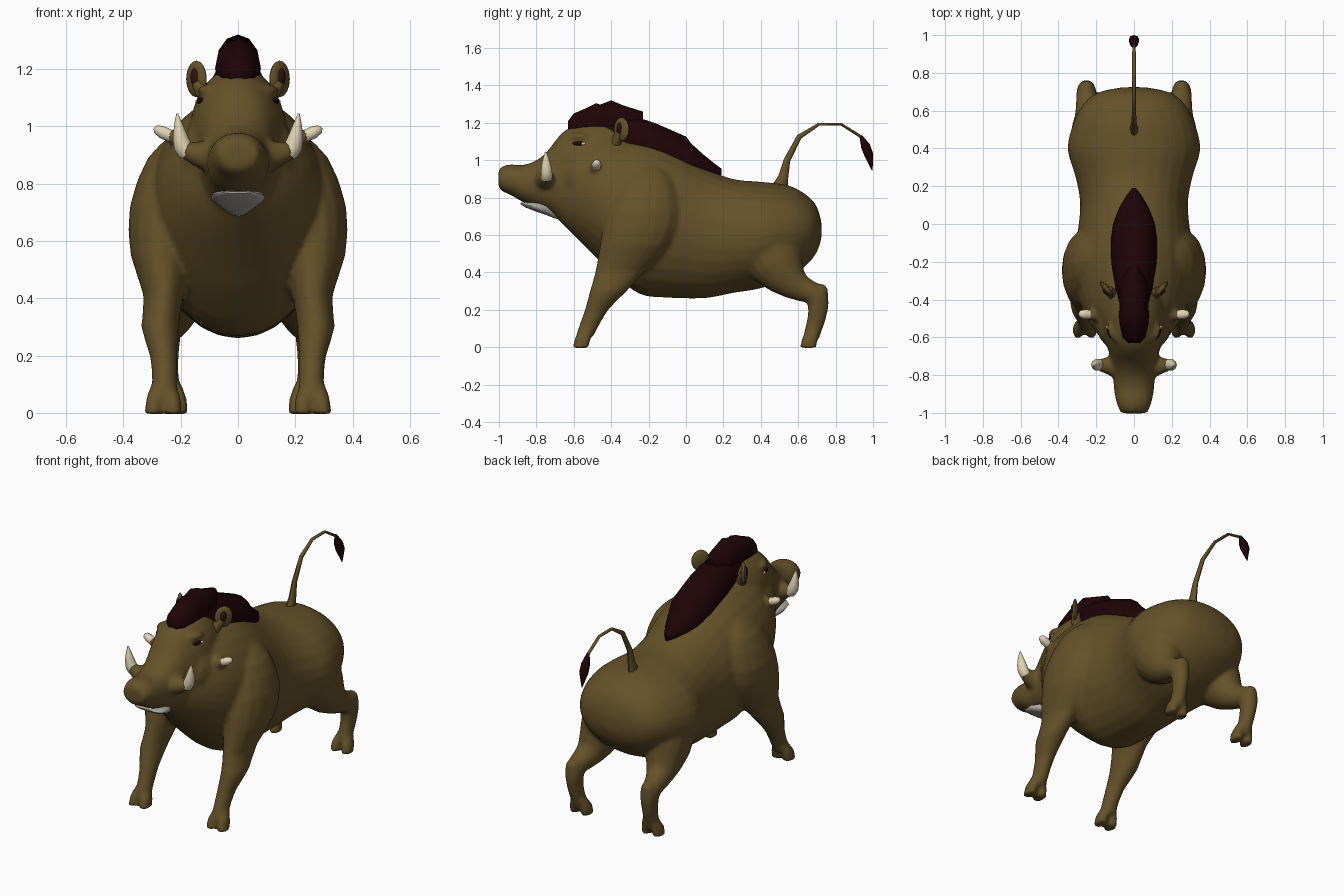
import bpy, bmesh, math
from mathutils import Vector, Matrix


def material(name, rgb):
    m = bpy.data.materials.new(name)
    m.diffuse_color = (*rgb, 1)
    return m


HIDE = material("brown hide", (0.128, 0.083, 0.022))
HAIR = material("dark maroon hair", (0.013, 0.001, 0.002))
IVORY = material("ivory", (0.75, 0.65, 0.46))
CHIN = material("pale grey chin", (0.42, 0.40, 0.36))
DARK = material("dark eye", (0.012, 0.003, 0.003))
INNER = material("inner ear", (0.03, 0.006, 0.004))


def refine(st, steps):
    """Catmull-Rom interpolation of loft stations (x, y, z, ra, rb)."""
    if steps < 2:
        return st
    out = []
    for i in range(len(st) - 1):
        p = [st[max(i - 1, 0)], st[i], st[i + 1], st[min(i + 2, len(st) - 1)]]
        for k in range(steps):
            t = k / steps
            out.append([0.5 * (2 * b + (c - a) * t + (2 * a - 5 * b + 4 * c - d) * t * t
                               + (3 * b - a - 3 * c + d) * t ** 3) for a, b, c, d in zip(*p)])
    return out + [st[-1]]


def loft(bm, stations, n=12, axis=None, power=2.0, steps=1, pair=False):
    """Elliptical tube through stations; rings face `axis` or follow the path."""
    st = refine(stations, steps)
    pts = [Vector(s[:3]) for s in st]
    for side in ((1, -1) if pair else (1,)):
        rings = []
        for i, s in enumerate(st):
            t = Vector(axis) if axis else pts[min(i + 1, len(st) - 1)] - pts[max(i - 1, 0)]
            t.normalize()
            ref = Vector((1, 0, 0)) if abs(t.x) < 0.8 else Vector((0, 1, 0))
            v = t.cross(ref).normalized()
            u = v.cross(t)
            ring = []
            for k in range(n):
                a = 2 * math.pi * k / n
                c, d = math.cos(a), math.sin(a)
                c = math.copysign(abs(c) ** (2 / power), c)
                d = math.copysign(abs(d) ** (2 / power), d)
                q = pts[i] + u * (c * max(s[3], 0.001)) + v * (d * max(s[4], 0.001))
                ring.append(bm.verts.new((q.x * side, q.y, q.z)))
            rings.append(ring)
        for r0, r1 in zip(rings, rings[1:]):
            for k in range(n):
                bm.faces.new((r0[k], r0[(k + 1) % n], r1[(k + 1) % n], r1[k]))
        bm.faces.new(rings[0])
        bm.faces.new(rings[-1])


def blob(bm, loc, scale, turn=0, pair=True):
    """Ellipsoid turned about z, mirrored across x when paired."""
    for side in ((1, -1) if pair else (1,)):
        m = (Matrix.Diagonal((side, 1, 1, 1)) @ Matrix.Translation(loc)
             @ Matrix.Rotation(math.radians(turn), 4, 'Z') @ Matrix.Diagonal((*scale, 1)))
        bmesh.ops.create_uvsphere(bm, u_segments=14, v_segments=8, radius=1, matrix=m)


def finish(name, bm, mat, smooth=True):
    bmesh.ops.recalc_face_normals(bm, faces=bm.faces)
    me = bpy.data.meshes.new(name)
    bm.to_mesh(me)
    bm.free()
    me.materials.append(mat)
    ob = bpy.data.objects.new(name, me)
    bpy.context.collection.objects.link(ob)
    bpy.ops.object.select_all(action='DESELECT')
    ob.select_set(True)
    bpy.context.view_layer.objects.active = ob
    if smooth:
        bpy.ops.object.shade_smooth_by_angle(angle=math.radians(50))
    return ob


def spine(rows):
    """(y, top, bottom, half width) -> loft stations on the centre plane."""
    return [(0, y, (t + b) / 2, w, (t - b) / 2) for y, t, b, w in rows]


Y = (0, 1, 0)

# ---- body: torso, head and legs fused into one skin
bm = bmesh.new()
loft(bm, spine([
    (0.724, 0.67, 0.58, 0.06), (0.7, 0.75, 0.51, 0.18), (0.65, 0.81, 0.445, 0.255),
    (0.55, 0.865, 0.37, 0.315), (0.4, 0.885, 0.315, 0.352), (0.25, 0.9, 0.29, 0.31),
    (0.1, 0.96, 0.262, 0.285), (-0.1, 1.07, 0.265, 0.305), (-0.25, 1.11, 0.285, 0.315),
    (-0.4, 1.11, 0.4, 0.29), (-0.5, 1.08, 0.5, 0.25), (-0.6, 1.02, 0.6, 0.18),
    (-0.7, 0.93, 0.7, 0.08)]), n=28, axis=Y, power=2.0, steps=3)
# head and snout
loft(bm, spine([
    (-0.3, 1.14, 0.75, 0.12), (-0.4, 1.195, 0.72, 0.155), (-0.5, 1.205, 0.68, 0.172),
    (-0.6, 1.185, 0.64, 0.16), (-0.67, 1.14, 0.68, 0.135), (-0.74, 1.05, 0.725, 0.12),
    (-0.8, 1.0, 0.75, 0.11), (-0.87, 0.975, 0.775, 0.107), (-0.94, 0.978, 0.815, 0.094),
    (-0.985, 0.965, 0.835, 0.076), (-1.003, 0.945, 0.86, 0.05)]),
    n=24, axis=Y, power=2.15, steps=3)
# cheeks, brows, then the lip flaps and stalks that carry the tusks
blob(bm, (0.12, -0.53, 0.9), (0.08, 0.12, 0.13))
blob(bm, (0.108, -0.575, 1.125), (0.03, 0.06, 0.02), -25)
loft(bm, [(0.05, -0.77, 0.895, 0.07, 0.06), (0.13, -0.75, 0.9, 0.05, 0.05),
          (0.19, -0.745, 0.918, 0.032, 0.03)], pair=True)
loft(bm, [(0.13, -0.5, 0.92, 0.06, 0.06), (0.19, -0.485, 0.95, 0.035, 0.035),
          (0.245, -0.48, 0.972, 0.026, 0.024)], pair=True)
# nostril rims
for k in range(12):
    a = 2 * math.pi * k / 12
    blob(bm, (0.038 + 0.024 * math.cos(a), -0.985, 0.9 + 0.03 * math.sin(a)),
         (0.014, 0.018, 0.014))
# front legs with shoulders
loft(bm, [(0.19, -0.2, 0.97, 0.04, 0.06), (0.225, -0.21, 0.89, 0.09, 0.14),
          (0.258, -0.23, 0.72, 0.12, 0.2), (0.265, -0.27, 0.55, 0.11, 0.19),
          (0.26, -0.35, 0.41, 0.07, 0.135), (0.272, -0.415, 0.3, 0.066, 0.1),
          (0.26, -0.478, 0.2, 0.048, 0.064), (0.256, -0.525, 0.1, 0.044, 0.052),
          (0.262, -0.545, 0.05, 0.048, 0.046)], n=16, axis=(0, 0, 1), steps=2, pair=True)
# hind legs with thighs
loft(bm, [(0.19, 0.4, 0.62, 0.14, 0.19), (0.215, 0.49, 0.44, 0.12, 0.15),
          (0.235, 0.58, 0.335, 0.08, 0.085), (0.25, 0.66, 0.297, 0.058, 0.062),
          (0.252, 0.703, 0.265, 0.052, 0.062), (0.25, 0.703, 0.18, 0.043, 0.052),
          (0.245, 0.683, 0.1, 0.04, 0.046), (0.243, 0.665, 0.045, 0.046, 0.042)],
     n=16, steps=2, pair=True)
blob(bm, (0.252, 0.725, 0.295), (0.042, 0.036, 0.045))
# cloven toes
for x, y in ((0.26, -0.545), (0.24, 0.67)):
    for dx in (-0.033, 0.033):
        loft(bm, [(x + dx * 0.7, y + 0.015, 0.1, 0.02, 0.03),
                  (x + dx, y - 0.008, 0.05, 0.028, 0.044),
                  (x + dx * 1.1, y - 0.018, -0.004, 0.03, 0.044)],
             axis=(0, 0, 1), power=2.4, pair=True)
body = finish("body", bm, HIDE, smooth=False)
rm = body.modifiers.new("fuse", 'REMESH')
rm.mode = 'VOXEL'
rm.voxel_size = 0.012
rm.use_smooth_shade = True
sm = body.modifiers.new("soften", 'SMOOTH')
sm.factor = 0.5
sm.iterations = 7
for mod in ("fuse", "soften"):
    bpy.ops.object.modifier_apply(modifier=mod)

# ---- pale chin under the lower lip
bm = bmesh.new()
loft(bm, spine([
    (-0.885, 0.772, 0.765, 0.055), (-0.86, 0.776, 0.748, 0.088), (-0.8, 0.778, 0.725, 0.094),
    (-0.75, 0.772, 0.708, 0.075), (-0.7, 0.75, 0.688, 0.04), (-0.675, 0.72, 0.685, 0.02)]),
    n=16, axis=Y, power=2.4)
finish("chin", bm, CHIN)

# ---- tusks
bm = bmesh.new()
loft(bm, [(0.175, -0.745, 0.905, 0.03, 0.03), (0.193, -0.745, 0.93, 0.032, 0.032),
          (0.205, -0.748, 0.985, 0.021, 0.024), (0.212, -0.75, 1.045, 0.003, 0.004)],
     n=10, steps=2, pair=True)
finish("front_tusks", bm, IVORY)
bm = bmesh.new()
loft(bm, [(0.225, -0.48, 0.962, 0.024, 0.022), (0.262, -0.478, 0.978, 0.026, 0.023),
          (0.285, -0.476, 0.99, 0.018, 0.016), (0.292, -0.475, 0.995, 0.004, 0.004)],
     n=10, pair=True)
finish("cheek_tusks", bm, IVORY)

# ---- eyes
bm = bmesh.new()
blob(bm, (0.117, -0.577, 1.088), (0.023, 0.043, 0.015), -25)
finish("eyes", bm, DARK)
bm = bmesh.new()
blob(bm, (0.138, -0.552, 1.088), (0.008, 0.017, 0.007), -25)
finish("eye_whites", bm, IVORY)

# ---- ears
bm = bmesh.new()
blob(bm, (0.145, -0.345, 1.165), (0.016, 0.052, 0.064), -41)
loft(bm, [(0.1, -0.38, 1.08, 0.03, 0.03), (0.138, -0.35, 1.15, 0.025, 0.025)], pair=True)
finish("ears", bm, HIDE)
bm = bmesh.new()
blob(bm, (0.152, -0.357, 1.172), (0.011, 0.018, 0.03), -41)
finish("inner_ears", bm, INNER)

# ---- mane: head crest and back mane, ragged along the top
bm = bmesh.new()
loft(bm, spine([
    (-0.63, 1.21, 1.15, 0.03), (-0.6, 1.25, 1.12, 0.06), (-0.53, 1.28, 1.1, 0.075),
    (-0.48, 1.305, 1.1, 0.08), (-0.46, 1.297, 1.1, 0.078), (-0.4, 1.32, 1.1, 0.078),
    (-0.34, 1.295, 1.1, 0.078), (-0.31, 1.285, 1.1, 0.074), (-0.23, 1.26, 1.15, 0.03)]),
    n=12, axis=Y)
finish("head_crest", bm, HAIR)
bm = bmesh.new()
loft(bm, spine([
    (-0.46, 1.24, 1.0, 0.08), (-0.32, 1.25, 0.96, 0.1), (-0.22, 1.22, 0.92, 0.118),
    (-0.16, 1.2, 0.9, 0.124), (-0.08, 1.165, 0.88, 0.122), (0.0, 1.13, 0.87, 0.11),
    (0.03, 1.09, 0.87, 0.1), (0.09, 1.035, 0.88, 0.075), (0.15, 0.985, 0.9, 0.04),
    (0.19, 0.955, 0.92, 0.008)]), n=14, axis=Y)
finish("back_mane", bm, HAIR)

# ---- tail and its tuft
bm = bmesh.new()
loft(bm, [(0, 0.5, 0.85, 0.024, 0.045), (0, 0.52, 0.91, 0.018, 0.027),
          (0, 0.54, 1.0, 0.013, 0.018), (0, 0.605, 1.125, 0.011, 0.014),
          (0, 0.71, 1.192, 0.01, 0.008), (0, 0.83, 1.192, 0.01, 0.007),
          (0, 0.945, 1.12, 0.009, 0.008)], n=8)
finish("tail", bm, HIDE)
bm = bmesh.new()
loft(bm, [(0, 0.935, 1.13, 0.008, 0.008), (0, 0.96, 1.075, 0.025, 0.025),
          (0, 0.977, 1.03, 0.028, 0.024), (0, 0.996, 0.945, 0.002, 0.002)], n=8)
finish("tail_tuft", bm, HAIR)
